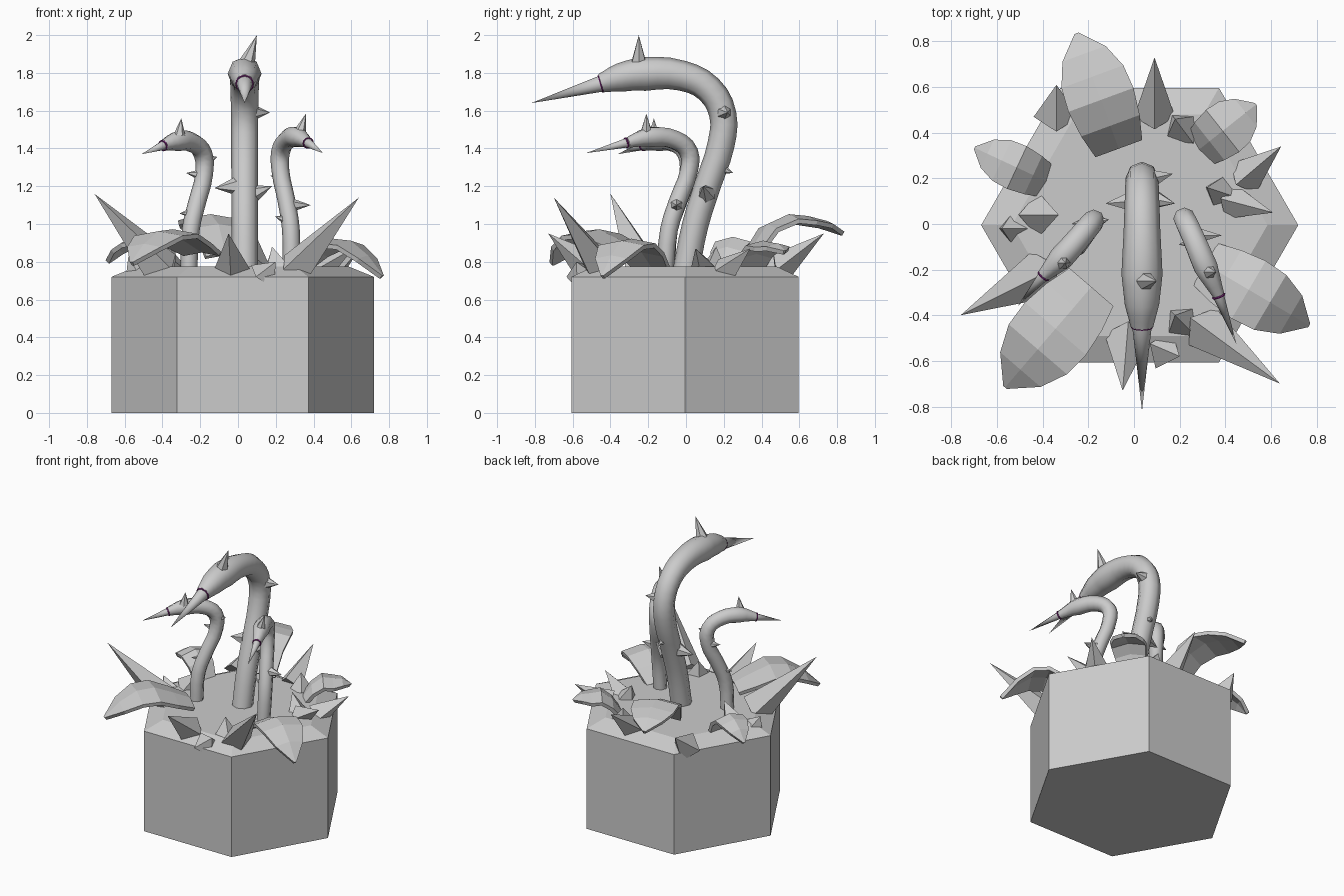
import bpy, bmesh, math
from mathutils import Vector

if "Cube" in bpy.data.objects:
    bpy.data.objects.remove(bpy.data.objects["Cube"])


def mesh_object(name, bm):
    bmesh.ops.recalc_face_normals(bm, faces=bm.faces)
    me = bpy.data.meshes.new(name)
    bm.to_mesh(me)
    bm.free()
    ob = bpy.data.objects.new(name, me)
    bpy.context.collection.objects.link(ob)
    return ob


def spike(name, base, tip, radius, sides, smooth=False):
    """Pointed cone or pyramid running from base to tip."""
    base, tip = Vector(base), Vector(tip)
    d = tip - base
    bm = bmesh.new()
    bmesh.ops.create_cone(bm, cap_ends=True, segments=sides, radius1=radius,
                          radius2=0, depth=d.length)
    bmesh.ops.remove_doubles(bm, verts=bm.verts, dist=1e-5)
    bmesh.ops.translate(bm, verts=bm.verts, vec=(0, 0, d.length / 2))
    ob = mesh_object(name, bm)
    ob.rotation_mode = 'QUATERNION'
    ob.rotation_quaternion = d.to_track_quat('Z', 'Y')
    ob.location = base
    if smooth:
        for p in ob.data.polygons:
            p.use_smooth = len(p.vertices) == 3
    return ob


def stem(name, pts):
    """Round tapering tube through (x, y, z, radius) points."""
    cu = bpy.data.curves.new(name, 'CURVE')
    cu.dimensions = '3D'
    cu.bevel_depth = 1
    cu.bevel_resolution = 2
    cu.resolution_u = 3
    cu.use_fill_caps = True
    sp = cu.splines.new('BEZIER')
    sp.bezier_points.add(len(pts) - 1)
    for bp, p in zip(sp.bezier_points, pts):
        bp.co, bp.radius = p[:3], p[3]
        bp.handle_left_type = bp.handle_right_type = 'AUTO'
    ob = bpy.data.objects.new(name, cu)
    bpy.context.collection.objects.link(ob)
    bpy.ops.object.select_all(action='DESELECT')
    ob.select_set(True)
    bpy.context.view_layer.objects.active = ob
    bpy.ops.object.convert(target='MESH')
    bpy.ops.object.shade_smooth_by_angle(angle=math.radians(50))


def leaf(name, base, tip, peak, width, tip_z, base_z=0.76):
    """Arched faceted leaf; base and tip are (x, y)."""
    b, t = Vector((*base, 0)), Vector((*tip, 0))
    side = (t - b).normalized().cross(Vector((0, 0, 1)))
    # fraction along, height blend, width fraction
    h = peak
    rows = [(0, base_z, .72), (.2, h - .05, .9), (.42, h, 1), (.62, h - .01, .95),
            (.82, (h + tip_z) / 2 + .01, .66), (1, tip_z, .05)]
    bm = bmesh.new()
    grid = []
    for f, z, w in rows:
        c = b.lerp(t, f)
        grid.append([bm.verts.new(c + side * (s * w * width / 2)
                                  + Vector((0, 0, z - .025 * abs(s) * w))) for s in (-1, 0, 1)])
    for r0, r1 in zip(grid, grid[1:]):
        for i in range(2):
            bm.faces.new((r0[i], r0[i + 1], r1[i + 1], r1[i]))
    ob = mesh_object(name, bm)
    m = ob.modifiers.new('thickness', 'SOLIDIFY')
    m.thickness = 0.025
    m.offset = 0


# Hexagonal pot with raised bevelled soil
bm = bmesh.new()
rings = []
for r, z in ((.695, 0), (.695, .72), (.56, .775)):
    rings.append([bm.verts.new((.025 + r * math.cos(i * math.pi / 3),
                                -.005 + r * math.sin(i * math.pi / 3), z)) for i in range(6)])
for lo, hi in zip(rings, rings[1:]):
    for i in range(6):
        j = (i + 1) % 6
        bm.faces.new((lo[i], lo[j], hi[j], hi[i]))
bm.faces.new(rings[0][::-1])
bm.faces.new(rings[-1])
mesh_object('pot', bm)

# Three curled stems with swollen heads
stem('tall_stem', [(.035, .0, .75, .07), (.035, .05, 1.0, .07), (.035, .12, 1.22, .07),
                   (.035, .185, 1.42, .072), (.035, .195, 1.58, .072), (.035, .12, 1.715, .075),
                   (.035, -.02, 1.785, .08), (.035, -.22, 1.795, .09), (.035, -.35, 1.775, .076),
                   (.035, -.45, 1.745, .05)])
stem('left_stem', [(-.26, -.10, .75, .045), (-.25, -.09, .97, .047), (-.215, -.04, 1.12, .047),
                   (-.18, .01, 1.26, .047), (-.185, .005, 1.37, .05), (-.24, -.06, 1.43, .052),
                   (-.32, -.15, 1.44, .055), (-.40, -.23, 1.415, .028)])
stem('right_stem', [(.28, -.11, .75, .045), (.28, -.09, .97, .047), (.255, -.04, 1.13, .047),
                    (.225, .015, 1.28, .047), (.225, .015, 1.38, .05), (.26, -.06, 1.445, .052),
                    (.315, -.19, 1.46, .056), (.37, -.31, 1.43, .028)])

# Beaks with purple collars
purple = bpy.data.materials.new('purple')
purple.diffuse_color = (.2, .02, .2, 1)
purple.use_nodes = True
purple.node_tree.nodes["Principled BSDF"].inputs["Base Color"].default_value = purple.diffuse_color
for n, base, tip, r in (('tall', (.035, -.44, 1.745), (.035, -.82, 1.64), .044),
                        ('left', (-.39, -.22, 1.418), (-.51, -.36, 1.37), .026),
                        ('right', (.367, -.305, 1.432), (.45, -.53, 1.375), .026)):
    spike(n + '_beak', base, tip, r, 12, True)
    d = Vector(tip) - Vector(base)
    bpy.ops.mesh.primitive_torus_add(major_segments=16, minor_segments=6, major_radius=r,
                                     minor_radius=.005, location=Vector(base) + d.normalized() * .012,
                                     rotation=d.to_track_quat('Z', 'Y').to_euler())
    bpy.context.object.name = n + '_collar'
    bpy.context.object.data.materials.append(purple)

# Head crests and stem thorns
thorns = [((.05, -.25, 1.86), (.10, -.25, 2.0), .042),
          ((-.31, -.17, 1.47), (-.30, -.17, 1.56), .032),
          ((.33, -.21, 1.49), (.36, -.21, 1.585), .032),
          ((.08, .2, 1.59), (.17, .22, 1.59), .045),
          ((-.01, .1, 1.2), (-.125, .09, 1.19), .05),
          ((.08, .11, 1.16), (.18, .09, 1.2), .05),
          ((.035, .17, 1.3), (.05, .25, 1.27), .04),
          ((-.20, .01, 1.26), (-.275, .0, 1.27), .03),
          ((-.16, .01, 1.34), (-.11, .02, 1.355), .028),
          ((-.24, -.06, 1.06), (-.31, -.09, 1.055), .03),
          ((.24, .01, 1.25), (.17, .02, 1.255), .03),
          ((.29, -.05, 1.1), (.385, -.05, 1.10), .035),
          ((.26, -.08, 1.02), (.195, -.09, 1.04), .03)]
for i, (b, t, r) in enumerate(thorns):
    spike(f'thorn_{i}', b, t, r, 6)

# Broad arched leaves around the rim
leaf('back_leaf', (-.07, .34), (-.25, .83), 1.04, .30, .95, .84)
leaf('back_right_leaf', (.29, .33), (.53, .52), .90, .23, .85)
leaf('back_left_leaf', (-.39, .19), (-.69, .33), .92, .20, .80)
leaf('front_left_leaf', (-.19, -.28), (-.56, -.71), .96, .35, .79, .86)
leaf('front_right_leaf', (.32, -.18), (.76, -.44), .91, .29, .72, .78)

# Faceted spikes growing out of the soil
spikes = [((-.40, -.22, .76), (-.76, -.40, 1.16), .11),
          ((.30, -.45, .76), (.64, -.70, 1.14), .10),
          ((.09, .47, .75), (.09, .73, .95), .09),
          ((-.03, -.49, .75), (-.05, -.73, .95), .10),
          ((.48, .20, .74), (.645, .34, .87), .085),
          ((.42, .10, .75), (.61, .05, .87), .08),
          ((.38, .14, .75), (.32, .16, .88), .08),
          ((-.42, .04, .75), (-.33, .04, .90), .10),
          ((-.34, .47, .73), (-.34, .61, .85), .10),
          ((.21, .42, .75), (.18, .46, .87), .09),
          ((.21, -.43, .75), (.18, -.40, .88), .09),
          ((-.52, -.02, .72), (-.58, -.02, .83), .09),
          ((.13, -.55, .72), (.2, -.58, .80), .09)]
for i, (b, t, r) in enumerate(spikes):
    spike(f'ground_spike_{i}', b, t, r, 4)
